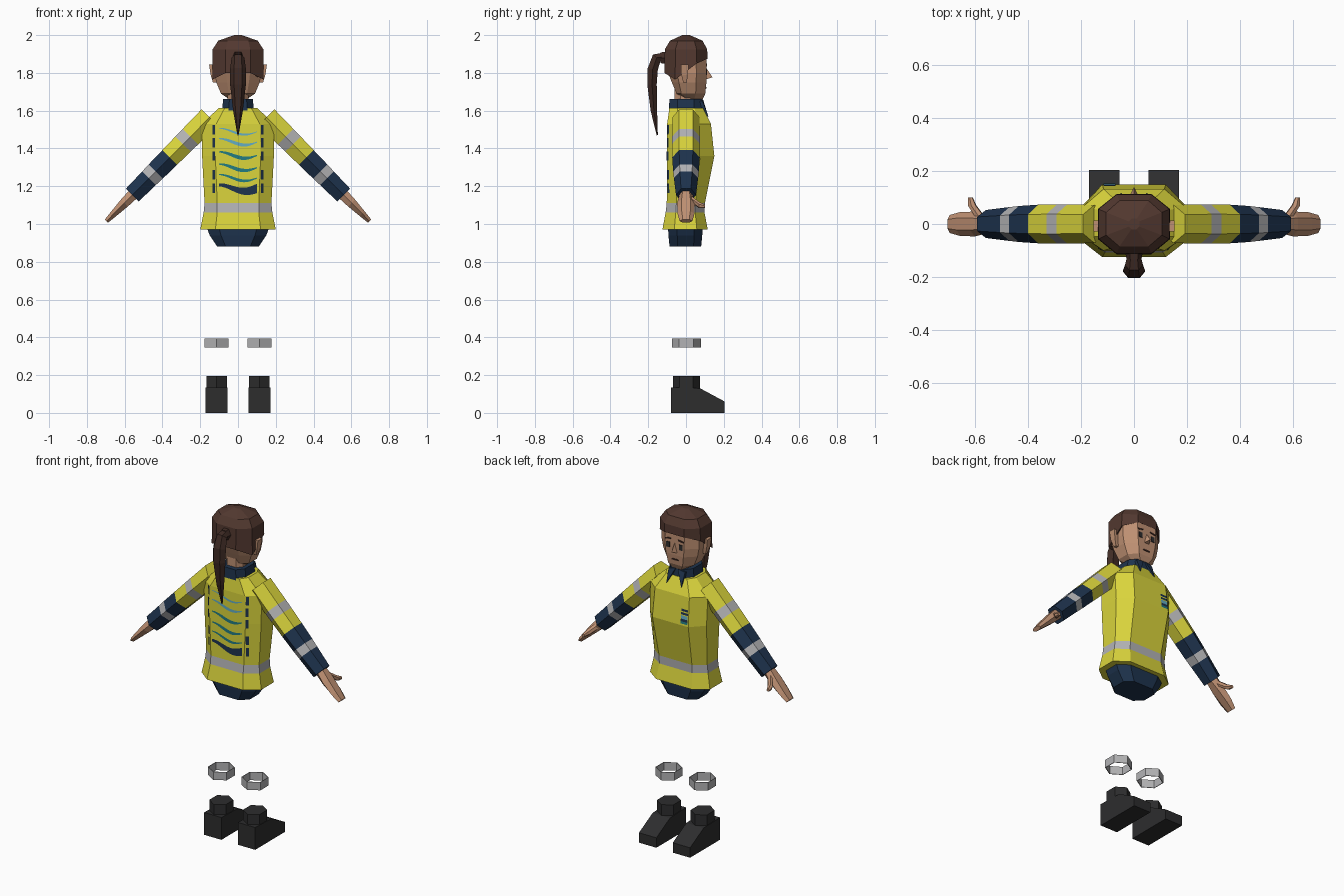
import bpy, bmesh, math
from mathutils import Vector as V
from mathutils.bvhtree import BVHTree

if "Cube" in bpy.data.objects:
    bpy.data.objects.remove(bpy.data.objects["Cube"])


def material(name, *rgb):
    m = bpy.data.materials.new(name)
    m.diffuse_color = (*rgb, 1)
    m.use_nodes = True
    m.node_tree.nodes["Principled BSDF"].inputs["Base Color"].default_value = m.diffuse_color
    return m


YELLOW = material("safety yellow", 0.70, 0.66, 0.045)
NAVY = material("navy cloth", 0.013, 0.033, 0.075)
SILVER = material("reflective silver", 0.45, 0.45, 0.46)
SKIN = material("skin", 0.52, 0.28, 0.17)
HAIR = material("brown hair", 0.085, 0.04, 0.029)
DARK_HAIR = material("dark hair", 0.05, 0.024, 0.018)
BLACK = material("black leather", 0.026, 0.026, 0.027)
TEAL = material("teal print", 0.017, 0.2, 0.22)
SKY = material("light blue print", 0.13, 0.42, 0.55)


def make(name, bm, mats, recalc=True):
    if recalc:
        bmesh.ops.recalc_face_normals(bm, faces=bm.faces)
    me = bpy.data.meshes.new(name)
    bm.to_mesh(me)
    bm.free()
    for m in mats:
        me.materials.append(m)
    ob = bpy.data.objects.new(name, me)
    bpy.context.collection.objects.link(ob)
    return ob


def loft(name, rings, mats, bands=None, caps=True):
    """Skin rings of points; bands gives a material index per segment."""
    bm = bmesh.new()
    vs = [[bm.verts.new(p) for p in r] for r in rings]
    n = len(rings[0])
    for i in range(len(vs) - 1):
        for j in range(n):
            k = (j + 1) % n
            f = bm.faces.new((vs[i][j], vs[i][k], vs[i + 1][k], vs[i + 1][j]))
            f.material_index = bands[i] if bands else 0
    if caps:
        bm.faces.new(vs[0]).material_index = bands[0] if bands else 0
        bm.faces.new(vs[-1]).material_index = bands[-1] if bands else 0
    return make(name, bm, mats)


def octagon(z, w, c, yb, yf, cx=0, k=0.5):
    """Eight-sided level: half width w, corner x c, back and front y."""
    return [V((cx + x, y, z)) for x, y in (
        (c, yb), (w, yb * k), (w, yf * k), (c, yf),
        (-c, yf), (-w, yf * k), (-w, yb * k), (-c, yb))]


def hexagon(center, a, b):
    """Six-sided ring with points along a and flats along b."""
    return [V(center) + V(a) * math.cos(i * math.pi / 3)
            + V(b) * math.sin(i * math.pi / 3) / 0.866 for i in range(6)]


# jacket body
levels = [(0.97, 0.20, 0.12, -0.125, 0.115), (1.06, 0.182, 0.11, -0.108, 0.098),
          (1.11, 0.177, 0.11, -0.102, 0.10), (1.36, 0.19, 0.12, -0.10, 0.15),
          (1.53, 0.192, 0.115, -0.10, 0.132), (1.615, 0.10, 0.07, -0.088, 0.09)]
jacket = loft("jacket", [octagon(*l) for l in levels], [YELLOW, SILVER], [0, 1, 0, 0, 0])
bm = bmesh.new()
bm.from_mesh(jacket.data)
jacket_tree = BVHTree.FromBMesh(bm)
bm.free()

# hips
loft("hips", [octagon(0.98, 0.165, 0.10, -0.095, 0.088), octagon(0.94, 0.15, 0.09, -0.093, 0.086),
              octagon(0.88, 0.11, 0.065, -0.087, 0.08)], [NAVY])

# collar with two points at the throat
loft("collar", [octagon(1.60, 0.085, 0.05, -0.09, 0.088),
                octagon(1.663, 0.078, 0.045, -0.088, 0.083)], [NAVY])
for s in (-1, 1):
    bm = bmesh.new()
    f = bm.faces.new([bm.verts.new(p) for p in (
        (0.008 * s, 0.09, 1.66), (0.055 * s, 0.088, 1.65), (0.05 * s, 0.118, 1.57))])
    g = bmesh.ops.extrude_face_region(bm, geom=[f])["geom"]
    bmesh.ops.translate(bm, vec=(0, -0.02, 0), verts=[v for v in g if isinstance(v, bmesh.types.BMVert)])
    make("collar_point", bm, [NAVY])


def print_strip(name, cols, mat, side):
    """Thin print laid on the jacket; cols holds (x, low z, high z)."""
    bm = bmesh.new()
    prev = None
    for x, lo, hi in cols:
        pair = []
        for z in (lo, hi):
            hit = jacket_tree.ray_cast(V((x, side, z)), V((0, -side, 0)))[0]
            pair.append(bm.verts.new(hit + V((0, 0.004 * side, 0))))
        if prev:
            q = (prev[0], pair[0], pair[1], prev[1])
            bm.faces.new(q if side < 0 else q[::-1])
        prev = pair
    make(name, bm, [mat], recalc=False)


# wave print on the back
for z0, thick, mat in ((1.49, 0.006, SKY), (1.435, 0.009, SKY), (1.365, 0.010, TEAL),
                       (1.30, 0.010, TEAL), (1.245, 0.008, TEAL), (1.19, 0.025, NAVY)):
    cols = []
    for i in range(13):
        u = i / 12
        z = z0 + 0.017 * math.cos(u * 4.6)
        t = thick * (0.3 + 0.7 * (math.sin(math.pi * u) if mat is not NAVY else u))
        cols.append((-0.1 + 0.2 * u, z - t, z + t))
    print_strip("back_wave", cols, mat, -1)
# dashed lines beside the waves
for s in (-1, 1):
    for z in (1.19, 1.26, 1.36, 1.43, 1.50):
        x = 0.129 * s
        print_strip("back_dash", [(x - 0.007, z - 0.025, z + 0.025), (x + 0.007, z - 0.025, z + 0.025)], NAVY, -1)
# chest badge
for lo, hi, mat in ((1.445, 1.458, NAVY), (1.425, 1.438, NAVY), (1.40, 1.42, SKY), (1.385, 1.40, NAVY), (1.372, 1.385, TEAL)):
    print_strip("chest_badge", [(-0.115, lo, hi), (-0.07, lo, hi)], mat, 1)

# arms, hands, boots and leg bands on both sides
for s, tag in ((-1, "left"), (1, "right")):
    d, n, Y = V((0.705 * s, 0, -0.709)), V((0.709 * s, 0, 0.705)), V((0, 1, 0))
    start = V((0.15 * s, 0, 1.565))
    sleeve = [(0, 0.072, 0.06), (0.145, 0.074, 0.058), (0.20, 0.074, 0.057), (0.30, 0.073, 0.055),
              (0.405, 0.068, 0.053), (0.455, 0.064, 0.051), (0.581, 0.053, 0.048)]
    loft(tag + "_sleeve", [hexagon(start + d * t, Y * a, n * b) for t, a, b in sleeve],
         [YELLOW, SILVER, NAVY], [0, 1, 0, 2, 1, 2])
    palm = [(0.56, 0.032, 0.03), (0.64, 0.047, 0.026), (0.72, 0.045, 0.018), (0.775, 0.034, 0.012)]
    loft(tag + "_hand", [hexagon(start + d * t, Y * a, n * b) for t, a, b in palm], [SKIN])
    thumb = [(0.615, 0.03, 0.02), (0.655, 0.07, 0.018), (0.665, 0.10, 0.010)]
    loft(tag + "_thumb", [hexagon(start + d * t + Y * y, d * r, n * r * 0.8) for t, y, r in thumb], [SKIN])

    # boot: side outline pushed across its width
    x = 0.113 * s
    outline = ((-0.08, 0), (0.205, 0), (0.205, 0.06), (0.075, 0.13), (-0.08, 0.135))
    loft(tag + "_boot", [[V((x + w, y, z)) for y, z in outline] for w in (-0.058, 0.058)], [BLACK])
    loft(tag + "_boot_cuff", [hexagon((x, 0.002, z), (0, 0.072, 0), (0.055, 0, 0))
                              for z in (0.12, 0.195)], [BLACK])
    # hollow reflective leg band
    loft(tag + "_leg_band", [hexagon((x, 0.002, z), (0, r, 0), (r * 0.82, 0, 0)) for z, r in
                             ((0.345, 0.077), (0.394, 0.077), (0.394, 0.073), (0.345, 0.073), (0.345, 0.077))],
         [SILVER], caps=False)

# neck and head
loft("neck", [octagon(z, 0.055, 0.03, -0.06, 0.045) for z in (1.62, 1.75)], [SKIN])
head = [octagon(1.66, 0.045, 0.03, 0.0, 0.088), octagon(1.69, 0.09, 0.048, -0.05, 0.102),
        octagon(1.75, 0.115, 0.058, -0.075, 0.108), octagon(1.80, 0.125, 0.064, -0.095, 0.109),
        octagon(1.90, 0.125, 0.064, -0.10, 0.107)]
loft("head", head, [SKIN])

# hair cap with a hairline that rises toward the brow
brim = octagon(1.87, 0.136, 0.065, -0.115, 0.114)
for p in brim:
    p.z = 1.80 if p.y < -0.1 else 1.765 if p.y < 0 else 1.85 if p.y < 0.1 else 1.875
inner = [V((p.x * 0.88, p.y * 0.88, p.z + 0.01)) for p in brim]
loft("hair", [inner, brim, octagon(1.925, 0.134, 0.065, -0.112, 0.112),
              octagon(1.97, 0.105, 0.055, -0.085, 0.088), octagon(2.0, 0.02, 0.01, -0.02, 0.02)], [HAIR])

# ponytail and its tie
loft("hair_tie", [hexagon((0, y, 1.88), (r, 0, 0), (0, 0, r)) for y, r in ((-0.10, 0.034), (-0.135, 0.028))],
     [DARK_HAIR])
tail = [(-0.12, 1.885, 0.025, 0.022), (-0.155, 1.88, 0.034, 0.026), (-0.176, 1.82, 0.042, 0.027),
        (-0.18, 1.74, 0.042, 0.025), (-0.17, 1.60, 0.026, 0.017), (-0.152, 1.47, 0.003, 0.003)]
rings = []
for i, (y, z, a, b) in enumerate(tail):
    p, q = tail[max(i - 1, 0)], tail[min(i + 1, len(tail) - 1)]
    t = V((0, q[0] - p[0], q[1] - p[1])).normalized()
    rings.append(hexagon((0, y, z), (a, 0, 0), V((0, -t.z, t.y)) * b))
loft("ponytail", rings, [DARK_HAIR])

# ears
for s in (-1, 1):
    loft("ear", [[V((s * x, y, z)) for x, y in ((0.11, y0), (xo, y0), (xo, y1), (0.11, y1))]
                 for z, xo, y0, y1 in ((1.75, 0.133, -0.015, 0.004), (1.79, 0.145, -0.025, 0.01),
                                       (1.845, 0.153, -0.028, 0.014))], [SKIN])

# nose
bm = bmesh.new()
pts = [bm.verts.new(p) for p in ((0, 0.108, 1.825), (-0.018, 0.105, 1.765), (0.018, 0.105, 1.765), (0, 0.14, 1.777))]
for t in ((0, 1, 3), (0, 3, 2), (1, 2, 3), (0, 2, 1)):
    bm.faces.new([pts[i] for i in t])
make("nose", bm, [SKIN])


def face_plate(name, x, y, z, w, h, mat, tilt=0):
    loft(name, [[V((x + a * w, yy, z + b * h + a * tilt)) for a, b in ((-1, -1), (1, -1), (1, 1), (-1, 1))]
                for yy in (y - 0.004, y + 0.003)], [mat])


# eyes, brows and mouth
for s in (-1, 1):
    face_plate("eye", 0.043 * s, 0.109, 1.805, 0.011, 0.016, BLACK)
    face_plate("brow", 0.043 * s, 0.109, 1.842, 0.018, 0.004, DARK_HAIR, -0.003 * s)
face_plate("mouth", 0, 0.106, 1.722, 0.022, 0.004, DARK_HAIR)
